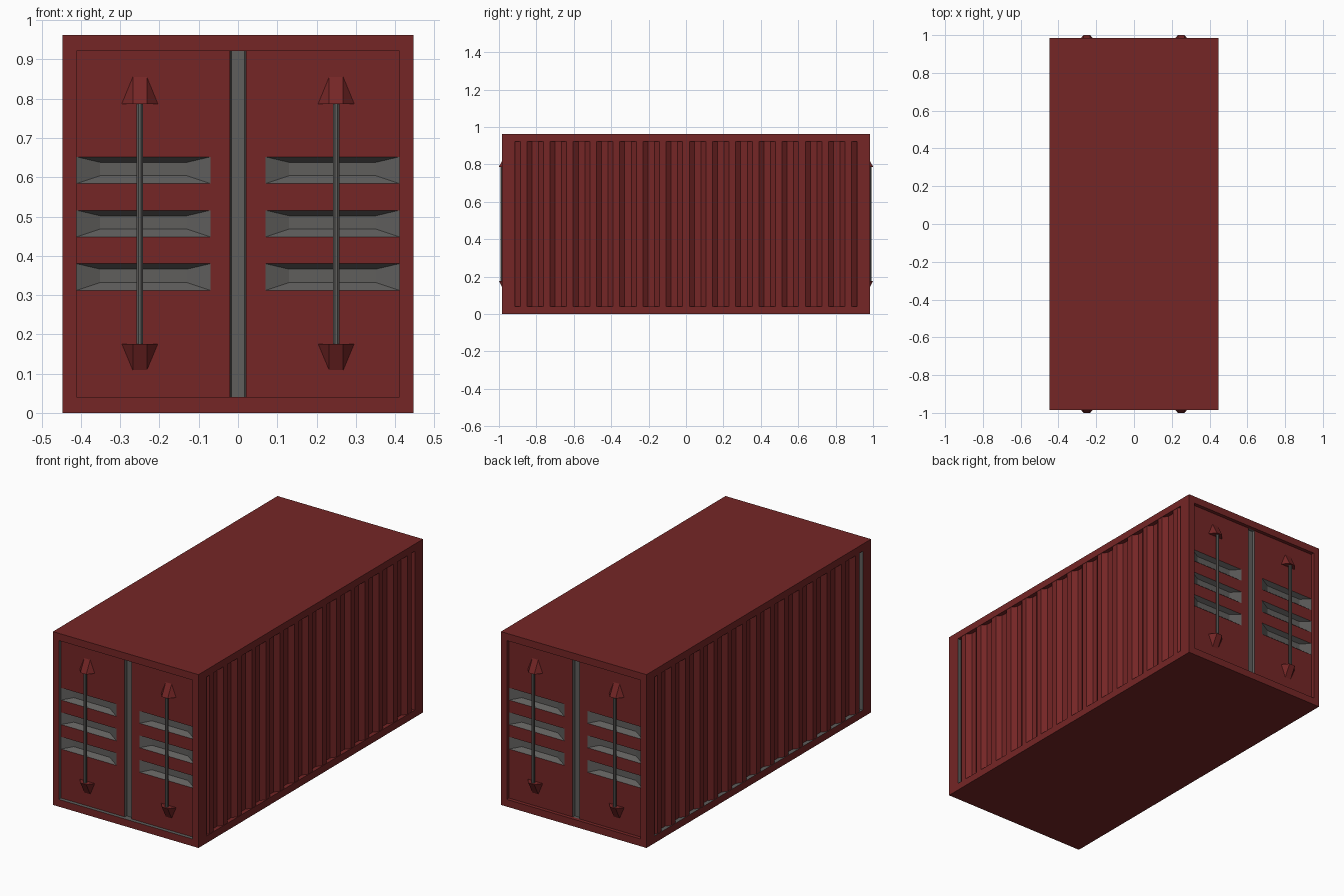
import bpy, bmesh, math
from mathutils import Matrix, Vector

if "Cube" in bpy.data.objects:
    bpy.data.objects.remove(bpy.data.objects["Cube"])

W, L, H = 0.447, 0.985, 0.962      # half width, half length, height
Z0, Z1 = 0.04, 0.922               # panel bottom and top
DOOR_X, SIDE_Y = 0.411, 0.913      # half widths of the recessed panels
DOOR_D, SIDE_D = 0.02, 0.023       # recess depths
RED, GREY = 0, 1


def material(name, rgb):
    m = bpy.data.materials.new(name)
    m.diffuse_color = (*rgb, 1)
    m.use_nodes = True
    m.node_tree.nodes["Principled BSDF"].inputs["Base Color"].default_value = m.diffuse_color
    return m


MATS = [material("dark_red_paint", (0.176, 0.019, 0.019)),
        material("grey_metal", (0.115, 0.112, 0.108))]


def finish(bm, name):
    bmesh.ops.remove_doubles(bm, verts=bm.verts, dist=1e-5)
    me = bpy.data.meshes.new(name)
    bm.to_mesh(me)
    bm.free()
    for m in MATS:
        me.materials.append(m)
    ob = bpy.data.objects.new(name, me)
    bpy.context.collection.objects.link(ob)
    return ob


def face(bm, M, pts, mat=RED):
    f = bm.faces.new([bm.verts.new(M @ Vector(p)) for p in pts])
    f.material_index = mat


def rect(x0, x1, z0, z1, y):
    return [(x0, y, z0), (x1, y, z0), (x1, y, z1), (x0, y, z1)]


def ring(bm, M, a, b, mats):
    for i in range(4):
        j = (i + 1) % 4
        face(bm, M, [a[i], a[j], b[j], b[i]], mats[i])


def turn(deg):
    return Matrix.Rotation(math.radians(deg), 4, 'Z')


# Every wall is drawn facing -y and then turned into place
FRONT, RIGHT, BACK, LEFT = turn(0), turn(90), turn(180), turn(-90)

# Outer frame: roof, floor, four borders and the recess walls (bottom, right, top, left)
bm = bmesh.new()
face(bm, FRONT, [(-W, -L, H), (W, -L, H), (W, L, H), (-W, L, H)])
face(bm, FRONT, [(-W, L, 0), (W, L, 0), (W, -L, 0), (-W, -L, 0)])
for M, hw, y, iw, d, mats in (
        (FRONT, W, -L, DOOR_X, DOOR_D, (GREY, RED, RED, GREY)),
        (BACK, W, -L, DOOR_X, DOOR_D, (RED,) * 4),
        (RIGHT, L, -W, SIDE_Y, SIDE_D, (RED, RED, RED, GREY)),
        (LEFT, L, -W, SIDE_Y, SIDE_D, (GREY, GREY, RED, RED))):
    inner = rect(-iw, iw, Z0, Z1, y)
    ring(bm, M, rect(-hw, hw, 0, H, y), inner, (RED,) * 4)
    ring(bm, M, inner, rect(-iw, iw, Z0, Z1, y + d), mats)
finish(bm, "container_frame")

# Corrugated side walls: fifteen trapezoid ridges
N, SLOPE = 15, 0.027
pitch = (2 * SIDE_Y + 0.035) / N
flat = pitch / 2 - SLOPE
deep, high = -W + SIDE_D, -W + 0.002
profile = []
for k in range(N):
    s = -SIDE_Y + k * pitch
    profile += [(s, deep), (s + SLOPE, high), (s + SLOPE + flat, high),
                (s + 2 * SLOPE + flat, deep)]
profile[-1] = (SIDE_Y, deep)
for M, name in ((RIGHT, "right_corrugated_wall"), (LEFT, "left_corrugated_wall")):
    bm = bmesh.new()
    for (xa, ya), (xb, yb) in zip(profile, profile[1:]):
        face(bm, M, [(xa, ya, Z0), (xb, yb, Z0), (xb, yb, Z1), (xa, ya, Z1)])
    finish(bm, name)

# Doors with a grey centre groove and six grey louvre recesses
P = -L + DOOR_D
XS = [-DOOR_X, -0.07, -0.021, 0.021, 0.07, DOOR_X]
ZS = [Z0, 0.312, 0.38, 0.448, 0.516, 0.584, 0.652, Z1]
for M, end in ((FRONT, "front"), (BACK, "back")):
    bm = bmesh.new()
    for c in range(5):
        for r in range(7):
            x0, x1, z0, z1 = XS[c], XS[c + 1], ZS[r], ZS[r + 1]
            outer = rect(x0, x1, z0, z1, P)
            if c in (0, 4) and r in (1, 3, 5):
                floor = rect(x0 + 0.06, x1 - 0.06, z0 + 0.02, z1 - 0.014, P + 0.025)
                ring(bm, M, outer, floor, (GREY,) * 4)
                face(bm, M, floor, GREY)
            elif c != 2:
                face(bm, M, outer)
    groove = rect(XS[2], XS[3], Z0, Z1, P)
    floor = rect(XS[2] + 0.004, XS[3] - 0.004, Z0, Z1, P + 0.015)
    ring(bm, M, groove, floor, (GREY,) * 4)
    face(bm, M, floor, GREY)
    finish(bm, end + "_doors")

    for side, x in (("left", -0.25), ("right", 0.25)):
        # Round lock bar
        bm = bmesh.new()
        bmesh.ops.create_cone(
            bm, cap_ends=True, segments=8, radius1=0.0092, radius2=0.0092, depth=0.63,
            matrix=M @ Matrix.Translation((x, -0.983, 0.4825)) @ turn(22.5))
        for f in bm.faces:
            f.material_index = GREY
        finish(bm, f"{end}_{side}_lock_bar")
        # Wedge brackets at both ends of the bar
        bm = bmesh.new()
        for zb, zt in ((0.787, 0.855), (0.176, 0.109)):
            a, b = (x - 0.046, P, zb), (x + 0.046, P, zb)
            c, d = (x + 0.018, -1.0, zb), (x - 0.018, -1.0, zb)
            e, g = (x - 0.018, P, zt), (x + 0.018, P, zt)
            for pts in ((a, b, c, d), (d, c, g, e), (a, d, e), (c, b, g), (b, a, e, g)):
                face(bm, M, pts)
        bmesh.ops.remove_doubles(bm, verts=bm.verts, dist=1e-5)
        bmesh.ops.recalc_face_normals(bm, faces=bm.faces)
        finish(bm, f"{end}_{side}_lock_brackets")
